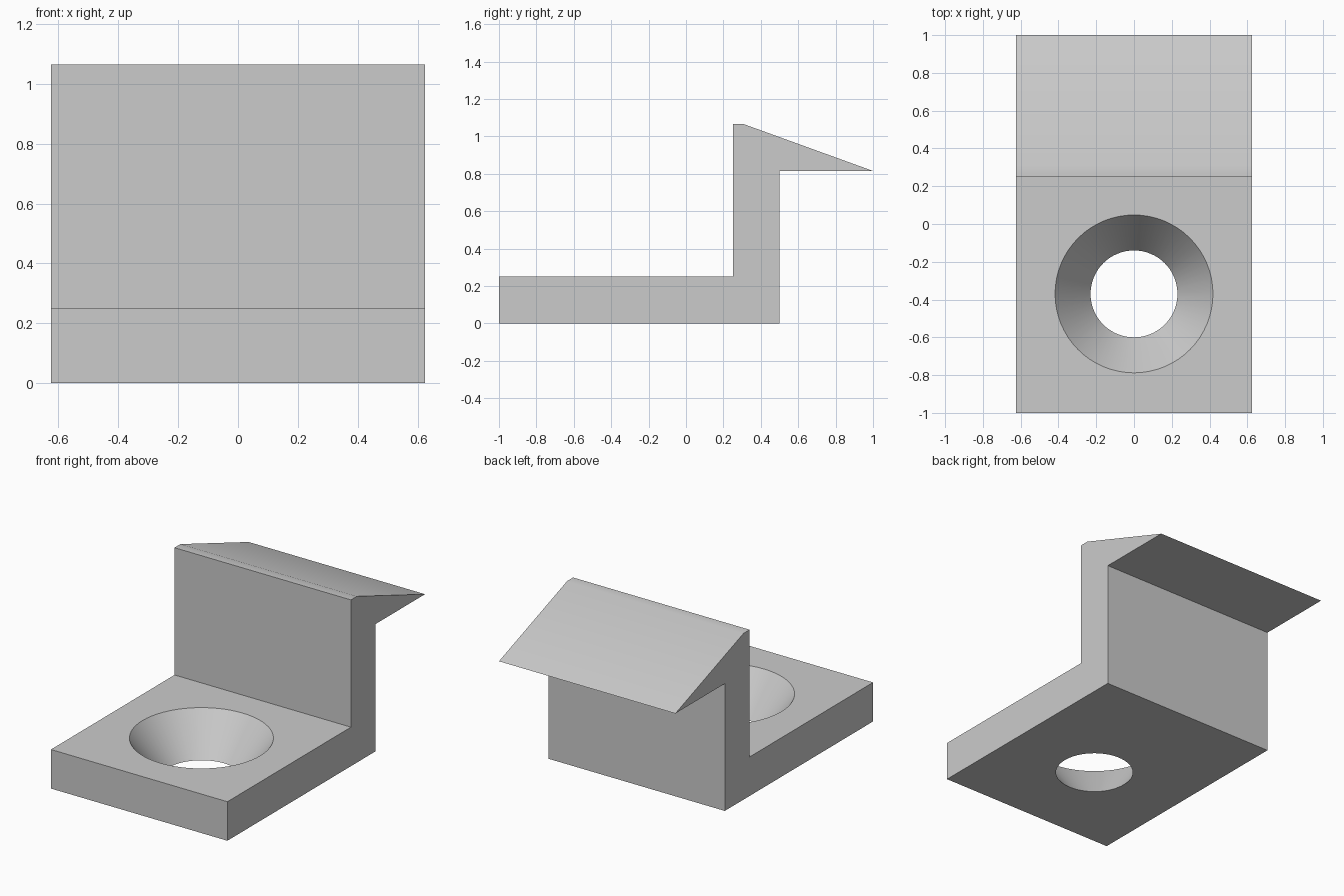
import bpy, bmesh, math

if "Cube" in bpy.data.objects:
    bpy.data.objects.remove(bpy.data.objects["Cube"], do_unlink=True)

HALF_WIDTH = 0.625
BASE_TOP = 0.25

# Plain grey material
grey = bpy.data.materials.new("light_grey")
grey.use_nodes = True
colour = (0.6, 0.6, 0.6, 1)
grey.diffuse_color = colour
grey.node_tree.nodes["Principled BSDF"].inputs["Base Color"].default_value = colour


def make_object(name, bm):
    bmesh.ops.recalc_face_normals(bm, faces=bm.faces)
    mesh = bpy.data.meshes.new(name)
    bm.to_mesh(mesh)
    bm.free()
    mesh.materials.append(grey)
    obj = bpy.data.objects.new(name, mesh)
    bpy.context.collection.objects.link(obj)
    return obj


# Side profile of base, upright and hook, extruded across the width
profile = [(-1, 0), (0.5, 0), (0.5, 0.815), (1, 0.815),
           (0.31, 1.065), (0.25, 1.065), (0.25, BASE_TOP), (-1, BASE_TOP)]
bm = bmesh.new()
side = bm.faces.new([bm.verts.new((-HALF_WIDTH, y, z)) for y, z in profile])
extruded = bmesh.ops.extrude_face_region(bm, geom=[side])
new_verts = [g for g in extruded["geom"] if isinstance(g, bmesh.types.BMVert)]
bmesh.ops.translate(bm, verts=new_verts, vec=(2 * HALF_WIDTH, 0, 0))
bracket = make_object("clip_bracket", bm)

# Countersunk screw hole: a cone running past both faces of the base
bottom_radius, top_radius, margin = 0.23, 0.418, 0.05
slope = (top_radius - bottom_radius) / BASE_TOP
bm = bmesh.new()
bmesh.ops.create_cone(bm, cap_ends=True, segments=64,
                      radius1=bottom_radius - slope * margin,
                      radius2=top_radius + slope * margin,
                      depth=BASE_TOP + 2 * margin)
bmesh.ops.translate(bm, verts=bm.verts, vec=(0, -0.37, BASE_TOP / 2))
cutter = make_object("hole_cutter", bm)

cut = bracket.modifiers.new("screw_hole", "BOOLEAN")
cut.operation = "DIFFERENCE"
cut.solver = "EXACT"
cut.object = cutter

# Apply the cut and remove the cutter
bpy.ops.object.select_all(action="DESELECT")
bracket.select_set(True)
bpy.context.view_layer.objects.active = bracket
bpy.ops.object.modifier_apply(modifier=cut.name)
bpy.data.objects.remove(cutter, do_unlink=True)
bpy.ops.object.shade_smooth_by_angle(angle=math.radians(30))
